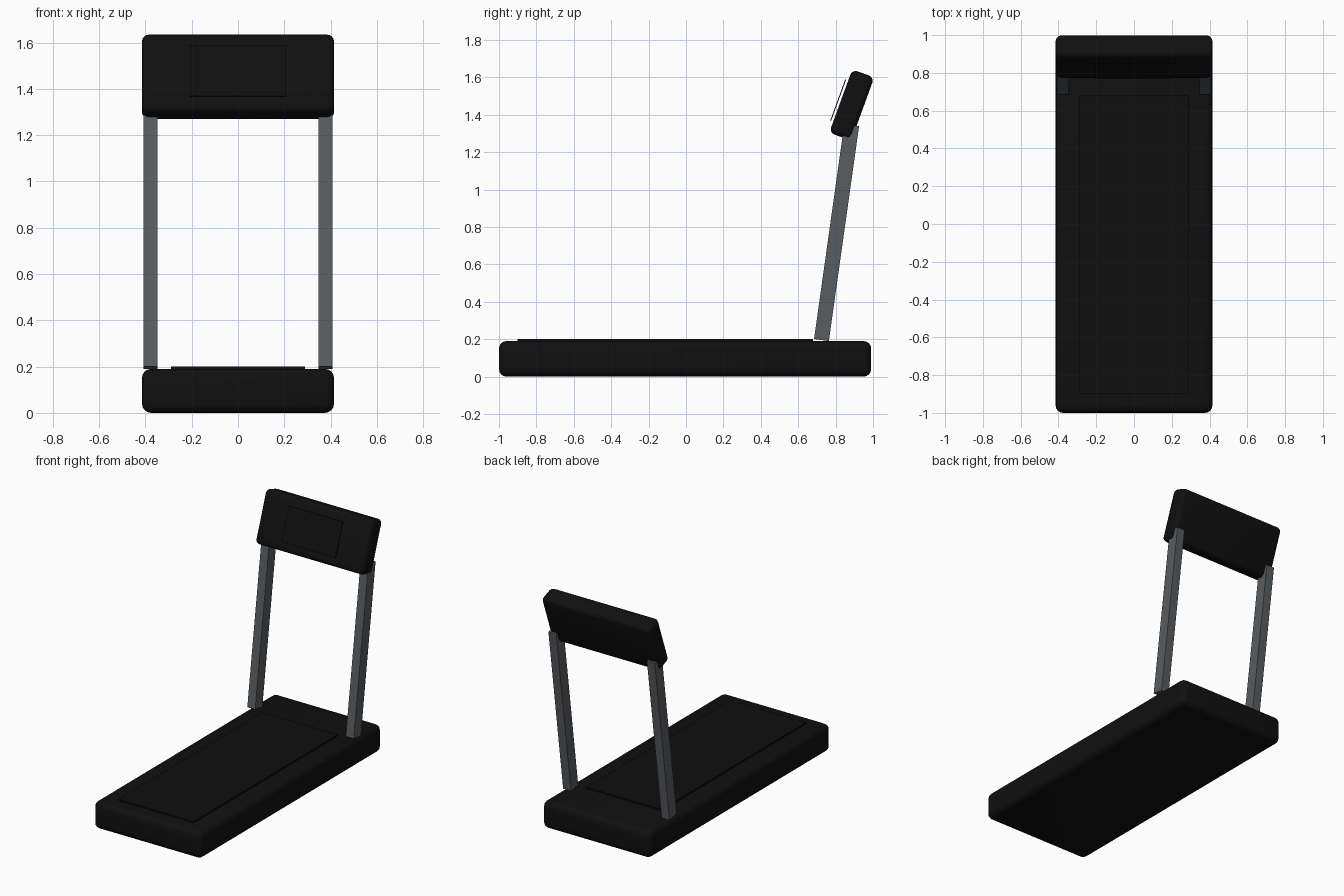
import bpy
from math import radians, sin, cos
from mathutils import Matrix, Vector

cube = bpy.data.objects.get("Cube")
if cube:
    bpy.data.objects.remove(cube, do_unlink=True)


def material(name, color):
    m = bpy.data.materials.new(name)
    m.use_nodes = True
    m.diffuse_color = (*color, 1)
    m.node_tree.nodes["Principled BSDF"].inputs["Base Color"].default_value = (*color, 1)
    return m


black = material("black_plastic", (0.005, 0.005, 0.005))
rubber = material("black_rubber", (0.004, 0.0045, 0.004))
steel = material("grey_steel", (0.1, 0.11, 0.12))


def box(name, size, location, mat, tilt=0, bevel=0):
    """Box leaning back by tilt degrees, with optional rounded edges."""
    bpy.ops.mesh.primitive_cube_add(size=1, location=location, rotation=(-radians(tilt), 0, 0))
    ob = bpy.context.object
    ob.name = name
    ob.data.transform(Matrix.Diagonal((*size, 1)))
    ob.data.materials.append(mat)
    if bevel:
        mod = ob.modifiers.new("rounded_edges", 'BEVEL')
        mod.width = bevel
        mod.segments = 4
        bpy.ops.object.modifier_apply(modifier=mod.name)
        bpy.ops.object.shade_smooth_by_angle(angle=radians(35))
    return ob


# Deck and running belt
box("deck", (0.83, 1.99, 0.19), (0, -0.005, 0.095), black, bevel=0.04)
box("running_belt", (0.58, 1.58, 0.02), (0, -0.11, 0.19), rubber)

# Leaning uprights
for side, name in ((1, "left_upright"), (-1, "right_upright")):
    box(name, (0.06, 0.08, 1.16), (side * 0.378, 0.805, 0.77), steel, tilt=8)

# Console, with a thin display panel just in front of its face
tilt = 20
centre = Vector((0, 0.886, 1.452))
box("console", (0.83, 0.125, 0.36), centre, black, tilt=tilt, bevel=0.03)
normal = Vector((0, -cos(radians(tilt)), sin(radians(tilt))))
box("display_panel", (0.415, 0.005, 0.235), centre + normal * 0.077, rubber, tilt=tilt)
